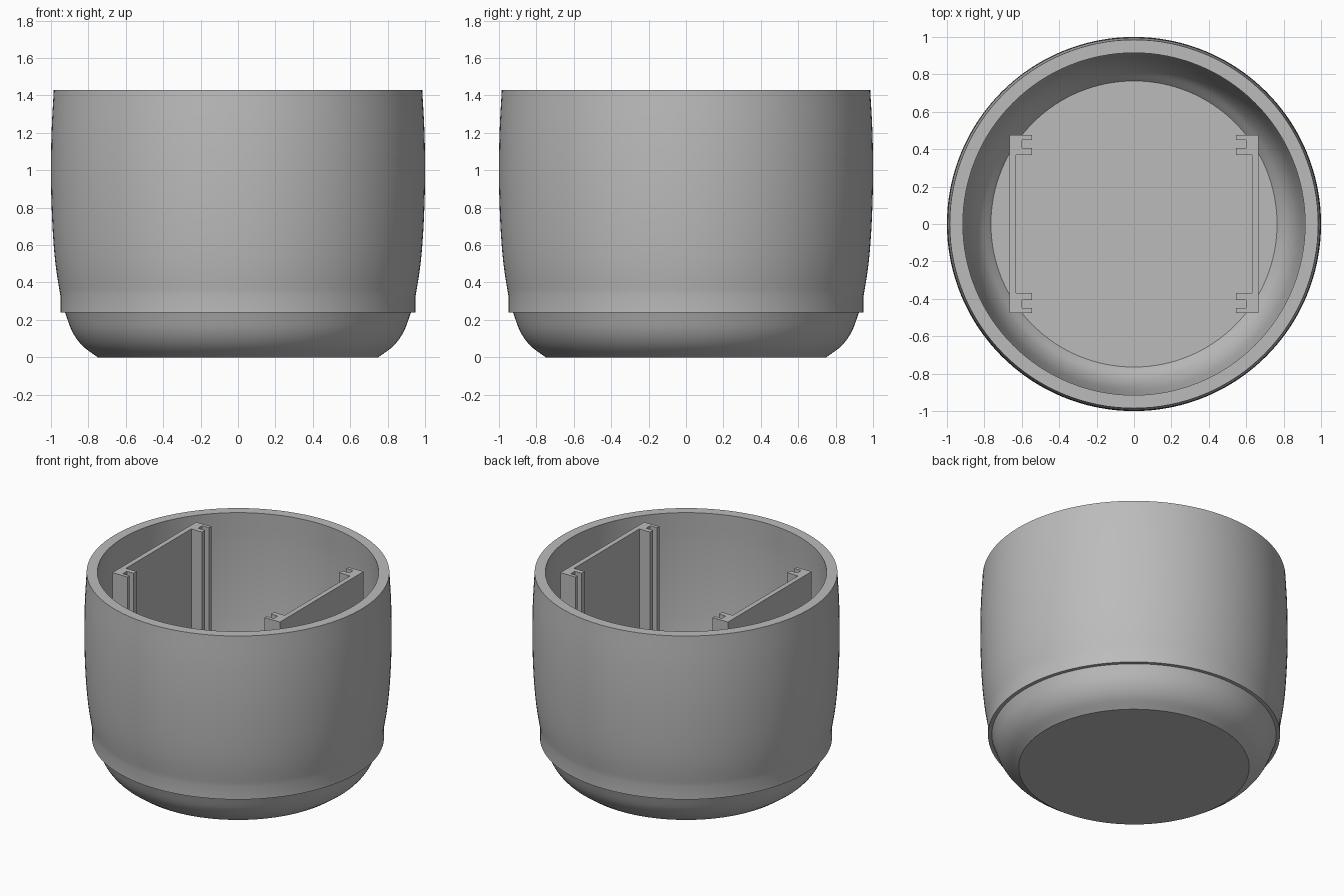
import bpy
import bmesh
from math import pi, radians
from mathutils import Vector

default = bpy.data.objects.get("Cube")
if default:
    bpy.data.objects.remove(default, do_unlink=True)

GREY = (0.5, 0.5, 0.5, 1)
grey = bpy.data.materials.new("plain grey")
grey.use_nodes = True
grey.diffuse_color = GREY
grey.node_tree.nodes["Principled BSDF"].inputs["Base Color"].default_value = GREY

TOP, FLOOR = 1.43, 0.1


def finish(bm, name, angle):
    bmesh.ops.remove_doubles(bm, verts=bm.verts, dist=0.0001)
    bmesh.ops.recalc_face_normals(bm, faces=bm.faces)
    mesh = bpy.data.meshes.new(name)
    bm.to_mesh(mesh)
    bm.free()
    obj = bpy.data.objects.new(name, mesh)
    bpy.context.collection.objects.link(obj)
    mesh.materials.append(grey)
    bpy.ops.object.select_all(action="DESELECT")
    obj.select_set(True)
    bpy.context.view_layer.objects.active = obj
    bpy.ops.object.shade_smooth_by_angle(angle=radians(angle))
    return obj


def curve(points, steps=5):
    """Smooth Catmull-Rom run through the given (radius, height) points."""
    p = [Vector(q) for q in points]
    p = [2 * p[0] - p[1]] + p + [2 * p[-1] - p[-2]]
    out = []
    for a, b, c, d in zip(p, p[1:], p[2:], p[3:]):
        for i in range(steps):
            t = i / steps
            out.append(0.5 * (2 * b + (c - a) * t + (2 * a - 5 * b + 4 * c - d) * t**2
                              + (3 * b - a - 3 * c + d) * t**3))
    return out + [p[-2]]


# Round bowl: rounded foot, raised band, bulging wall, flat rim, hollow inside
foot = curve([(0.75, 0), (0.83, 0.06), (0.885, 0.135), (0.925, 0.24)])
outer = curve([(0.95, 0.33), (0.976, 0.5), (0.992, 0.7), (1.0, 0.95), (0.997, 1.2), (0.985, TOP)])
inner = curve([(0.915, TOP), (0.927, 1.2), (0.93, 0.95), (0.922, 0.7), (0.905, 0.5),
               (0.875, 0.3), (0.83, 0.18), (0.765, FLOOR)])
profile = [(0, 0)] + foot + [(0.95, 0.24)] + outer + inner + [(0, FLOOR)]

bm = bmesh.new()
ring = [bm.verts.new((r, 0, z)) for r, z in profile]
edges = [bm.edges.new(pair) for pair in zip(ring, ring[1:])]
bmesh.ops.spin(bm, geom=ring + edges, cent=(0, 0, 0), axis=(0, 0, 1),
               angle=2 * pi, steps=128, use_merge=True)
finish(bm, "bowl", 25)

# Slotted guide rails: a thin plate with a grooved post at each end
half = [(0.665, 0.475), (0.545, 0.475), (0.545, 0.45), (0.6, 0.45), (0.6, 0.405),
        (0.545, 0.405), (0.545, 0.37), (0.63, 0.37)]
section = half + [(x, -y) for x, y in reversed(half)]
for name, side in (("left_guide_rail", 1), ("right_guide_rail", -1)):
    bm = bmesh.new()
    face = bm.faces.new([bm.verts.new((side * x, y, FLOOR)) for x, y in section])
    walls = bmesh.ops.extrude_face_region(bm, geom=[face], use_keep_orig=True)["geom"]
    bmesh.ops.translate(bm, vec=(0, 0, TOP - FLOOR),
                        verts=[g for g in walls if isinstance(g, bmesh.types.BMVert)])
    finish(bm, name, 25)
